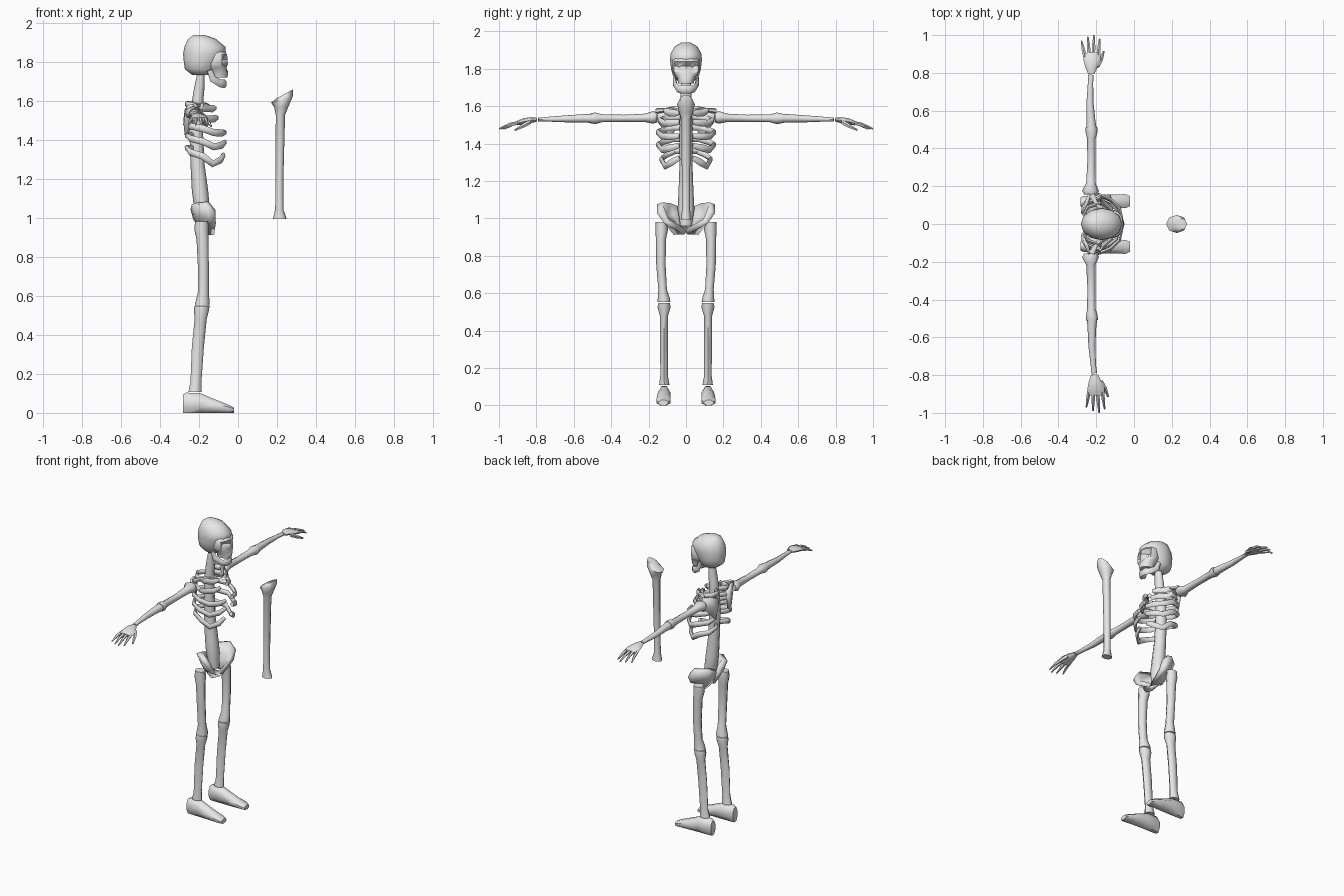
import bpy, bmesh, math
from mathutils import Vector

bone = bpy.data.materials.new("bone grey")
bone.diffuse_color = (0.8, 0.8, 0.8, 1)


def finish(name, bm, mirror=False):
    bmesh.ops.recalc_face_normals(bm, faces=bm.faces)
    me = bpy.data.meshes.new(name)
    bm.to_mesh(me)
    bm.free()
    me.materials.append(bone)
    ob = bpy.data.objects.new(name, me)
    bpy.context.collection.objects.link(ob)
    if mirror:
        m = ob.modifiers.new("mirror", 'MIRROR')
        m.use_axis = (False, True, False)
        m.use_mirror_merge = False
    return ob


def tube(name, rings, sides=8, axis=None, mirror=False, phase=0.0, dent=None):
    """Loft rings (x, y, z, half width, half height) along their path.
    On vertical paths the half width runs along y, the half height along x."""
    bm = bmesh.new()
    pts = [Vector(r[:3]) for r in rings]
    loops = []
    for i, r in enumerate(rings):
        t = Vector(axis) if axis else pts[min(i + 1, len(pts) - 1)] - pts[max(i - 1, 0)]
        t.normalize()
        side = t.cross(Vector((1, 0, 0) if abs(t.z) > 0.8 else (0, 0, 1))).normalized()
        up = side.cross(t)
        loop = []
        for k in range(sides):
            a = 2 * math.pi * k / sides + phase
            p = pts[i] + side * r[3] * math.sin(a) + up * r[4] * math.cos(a)
            if dent:
                p.x -= dent.get((i, k), 0)
            loop.append(bm.verts.new(p))
        loops.append(loop)
    for a, b in zip(loops, loops[1:]):
        for k in range(sides):
            n = (k + 1) % sides
            bm.faces.new((a[k], a[n], b[n], b[k]))
    bm.faces.new(loops[0])
    bm.faces.new(loops[-1])
    return finish(name, bm, mirror)


def plate(name, rows, thick, mirror=True):
    """Grid surface given a thickness."""
    bm = bmesh.new()
    g = [[bm.verts.new(p) for p in row] for row in rows]
    for a, b in zip(g, g[1:]):
        for k in range(len(a) - 1):
            bm.faces.new((a[k], a[k + 1], b[k + 1], b[k]))
    ob = finish(name, bm, mirror)
    s = ob.modifiers.new("thickness", 'SOLIDIFY')
    s.thickness = thick
    s.offset = 0
    ob.modifiers.move(len(ob.modifiers) - 1, 0)
    return ob


Z = (0, 0, 1)

# Skull: cranium, face with eye sockets and nose, curved jaw
tube("cranium", [(-.185, 0, 1.735, .045, .05), (-.19, 0, 1.765, .07, .083),
                 (-.186, 0, 1.80, .08, .092), (-.172, 0, 1.845, .085, .11),
                 (-.17, 0, 1.88, .083, .105), (-.185, 0, 1.92, .06, .072),
                 (-.198, 0, 1.94, .025, .03)], 12, Z)
tube("face", [(-.10, 0, 1.722, .042, .046), (-.10, 0, 1.75, .046, .05),
              (-.11, 0, 1.772, .062, .058), (-.11, 0, 1.79, .075, .058),
              (-.11, 0, 1.815, .074, .056), (-.11, 0, 1.84, .074, .054),
              (-.12, 0, 1.86, .06, .05)], 12, Z,
     dent={(4, 1): .045, (4, 11): .045, (3, 1): .018, (3, 11): .018, (2, 0): .025})
tube("jaw", [(-.145, .062, 1.76, .008, .014), (-.13, .058, 1.715, .01, .018),
             (-.09, .042, 1.692, .011, .02), (-.068, .018, 1.69, .011, .023),
             (-.068, -.018, 1.69, .011, .023), (-.09, -.042, 1.692, .011, .02),
             (-.13, -.058, 1.715, .01, .018), (-.145, -.062, 1.76, .008, .014)], 6)

# Spine from neck to sacrum
tube("spine", [(-.19, 0, 1.75, .026, .018), (-.20, 0, 1.66, .03, .027),
               (-.21, 0, 1.58, .03, .03), (-.215, 0, 1.45, .035, .035),
               (-.208, 0, 1.28, .035, .036), (-.195, 0, 1.14, .04, .042),
               (-.185, 0, 1.05, .045, .04), (-.17, 0, .96, .03, .025)], 8, Z)

# Ribs: back height, half width, front x, low height, end height
for i, (z, w, fx, low, end) in enumerate([(1.585, .11, -.12, 1.56, 1.565),
                                          (1.54, .14, -.11, 1.505, 1.515),
                                          (1.485, .152, -.068, 1.435, 1.44),
                                          (1.425, .15, -.068, 1.362, 1.39),
                                          (1.36, .132, -.075, 1.275, 1.325)]):
    mid = (z + low) / 2
    tube("rib_%d" % (i + 1), [
        (-.225, .01, z, .011, .015), (-.264, w * .45, z, .011, .016),
        (-.245, w * .8, (z + mid) / 2, .011, .017), (-.18, w, mid, .011, .018),
        (fx - .055, w * .85, low + .004, .011, .018),
        (fx - .012, w * .58, (low + end) / 2, .011, .019),
        (fx, .035, end, .011, .014)], 6, mirror=True)

# Shoulder girdle
tube("clavicle", [(-.14, .02, 1.565, .014, .014), (-.165, .07, 1.585, .01, .01),
                  (-.20, .11, 1.58, .011, .011), (-.225, .155, 1.575, .018, .015)],
     6, mirror=True)
plate("shoulder_blade", [[(-.265, .05, 1.555), (-.255, .10, 1.575), (-.235, .158, 1.585)],
                         [(-.272, .055, 1.50), (-.268, .09, 1.51), (-.235, .148, 1.515)],
                         [(-.262, .07, 1.43), (-.265, .078, 1.43), (-.262, .088, 1.435)]], .018)

# Arms and hands, the right one turned slightly forward
for s, label in ((1, "left"), (-1, "right")):
    def limb(name, rings, sides=8):
        tube(label + "_" + name,
             [(x + (.05 * max(0, y - .45) if s < 0 else 0), s * y, z, a, b)
              for x, y, z, a, b in rings], sides)

    limb("upper_arm", [(-.23, .155, 1.54, .032, .026), (-.23, .175, 1.54, .045, .034),
                       (-.228, .215, 1.537, .025, .023), (-.226, .33, 1.535, .021, .019),
                       (-.226, .45, 1.535, .022, .021), (-.225, .485, 1.535, .031, .031),
                       (-.225, .51, 1.535, .031, .027)])
    limb("forearm", [(-.225, .505, 1.535, .027, .025), (-.228, .55, 1.535, .023, .022),
                     (-.233, .65, 1.532, .018, .018), (-.23, .75, 1.53, .014, .012),
                     (-.228, .79, 1.528, .015, .01)])
    limb("palm", [(-.226, .797, 1.528, .018, .01), (-.226, .83, 1.525, .032, .016),
                  (-.222, .87, 1.518, .046, .017), (-.224, .905, 1.508, .046, .011)])
    for n, x0, x1, y1 in (("little", -.26, -.278, .97), ("ring", -.237, -.244, .99),
                          ("middle", -.215, -.212, 1.0), ("index", -.19, -.182, .98)):
        limb(n + "_finger", [(x0, .885, 1.513, .010, .010),
                             ((x0 + x1) / 2, (.885 + y1) / 2, 1.502, .009, .009),
                             (x1, y1, 1.478, .004, .004)], 5)
    limb("thumb", [(-.195, .835, 1.515, .013, .012), (-.175, .87, 1.495, .011, .011),
                   (-.16, .915, 1.472, .005, .005)], 5)

# Pelvis: flared wings joining low at the front
plate("pelvis_wing", [
    [(-.228, .02, 1.05), (-.225, .09, 1.075), (-.16, .142, 1.08), (-.12, .14, 1.035)],
    [(-.215, .02, 1.00), (-.205, .075, 1.01), (-.155, .118, 1.005), (-.118, .105, .985)],
    [(-.18, .0, .955), (-.17, .04, .935), (-.15, .055, .925), (-.13, .0, .925)]], .034)

# Legs
tube("thigh_bone", [(-.187, .132, .982, .030, .034), (-.188, .13, .94, .034, .036),
                    (-.182, .134, .89, .027, .031), (-.178, .134, .75, .025, .028),
                    (-.178, .125, .62, .023, .028), (-.182, .118, .57, .033, .036),
                    (-.184, .118, .552, .034, .038)], 8, Z, True)
tube("shin_bone", [(-.185, .117, .548, .031, .039), (-.188, .117, .525, .035, .038),
                   (-.192, .118, .48, .022, .031), (-.206, .118, .34, .021, .031),
                   (-.216, .117, .16, .020, .028), (-.221, .116, .108, .028, .034)], 8, Z, True)

# Feet: flat soles, tall heel sloping to the toes (width, height per station)
k = 1 / math.cos(math.pi / 8)
tube("foot", [(x, y, h / 2, w * k, h / 2 * k) for x, y, w, h in (
    (-.282, .117, .024, .095), (-.265, .117, .031, .104), (-.19, .117, .033, .1),
    (-.11, .119, .037, .066), (-.045, .121, .037, .04), (-.02, .121, .026, .028))],
     8, (1, 0, 0), True, math.pi / 8)

# Separate upright bone standing in front
tube("loose_bone", [(.215, 0, .995, .026, .036), (.212, 0, 1.045, .022, .021),
                    (.213, 0, 1.2, .022, .02), (.218, 0, 1.53, .025, .024),
                    (.222, 0, 1.57, .038, .036), (.226, 0, 1.61, .048, .056)], 8, Z)
bm = bmesh.new()
head = bpy.data.objects["loose_bone"].data
bm.from_mesh(head)
cap = max(bm.faces, key=lambda f: f.calc_center_median().z)
cap_verts = list(cap.verts)
new = bmesh.ops.extrude_discrete_faces(bm, faces=[cap])["faces"][0]
for v in new.verts:                       # slanted knobbly head
    v.co = Vector((.24 + (v.co.x - .226) * .75, v.co.y * .7, v.co.z + .028 + (v.co.x - .226) * .4))
for v in cap_verts:
    v.co.z += (v.co.x - .226) * .3
bm.to_mesh(head)
bm.free()

# Smooth shading with sharp ends
bpy.ops.object.select_all(action='SELECT')
bpy.context.view_layer.objects.active = bpy.data.objects["spine"]
bpy.ops.object.shade_smooth_by_angle(angle=math.radians(55))
